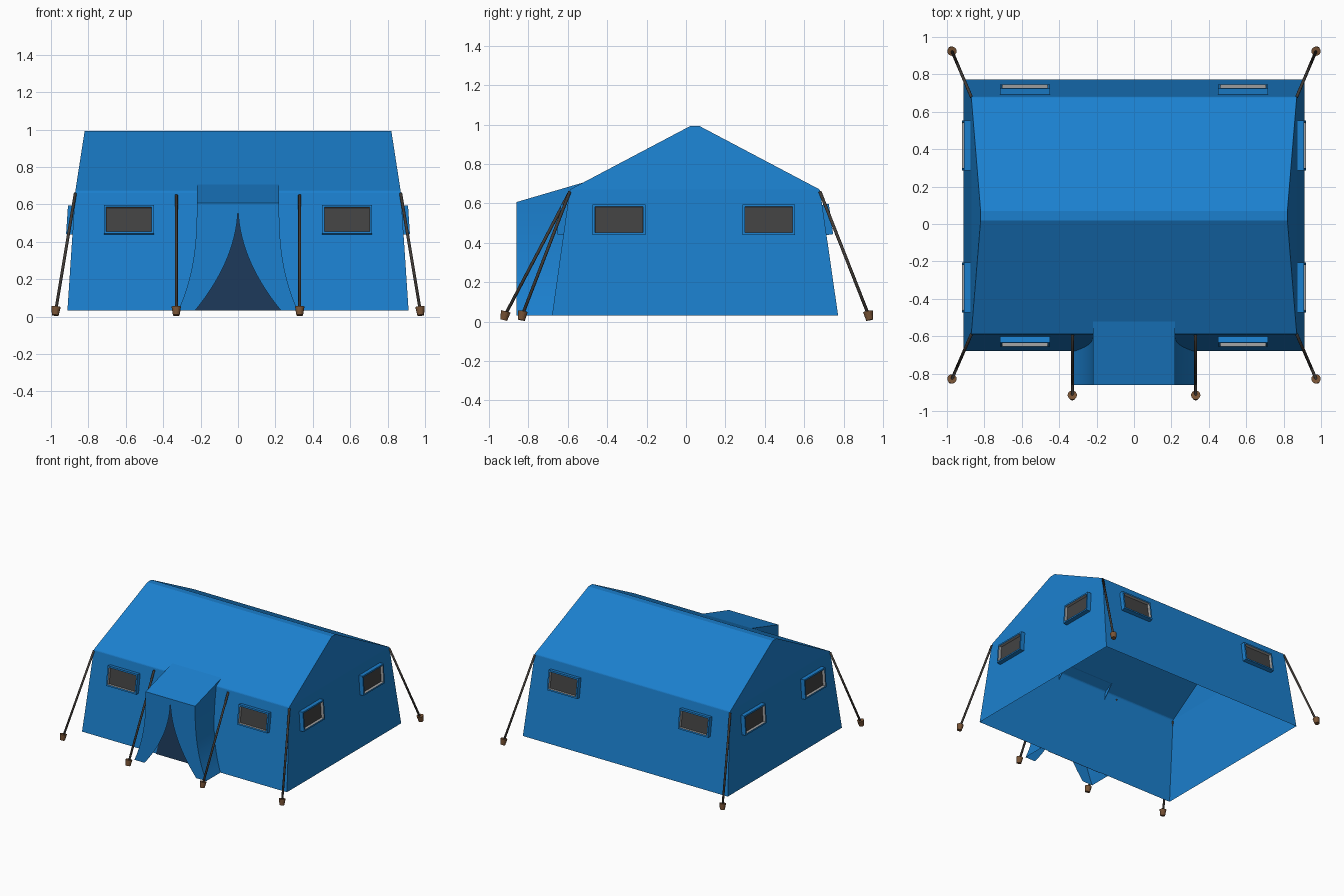
import bpy, bmesh
from math import atan, radians
from mathutils import Matrix, Vector

cube = bpy.data.objects.get("Cube")
if cube:
    bpy.data.objects.remove(cube, do_unlink=True)


def material(name, rgb):
    m = bpy.data.materials.new(name)
    m.use_nodes = True
    m.diffuse_color = (*rgb, 1)
    bsdf = m.node_tree.nodes["Principled BSDF"]
    bsdf.inputs["Base Color"].default_value = (*rgb, 1)
    bsdf.inputs["Roughness"].default_value = 0.8
    return m


BLUE = material("blue canvas", (0.011, 0.215, 0.62))
NAVY = material("dark navy doorway", (0.011, 0.038, 0.095))
GREY = material("grey window lining", (0.36, 0.36, 0.36))
MESH = material("dark window mesh", (0.055, 0.055, 0.055))
ROPE = material("dark rope", (0.05, 0.042, 0.036))
WOOD = material("brown peg", (0.19, 0.088, 0.036))


def add_object(name, bm, mats, smooth=False, mirror=False):
    bmesh.ops.recalc_face_normals(bm, faces=bm.faces[:])
    for f in bm.faces:
        f.smooth = smooth
    me = bpy.data.meshes.new(name)
    bm.to_mesh(me)
    bm.free()
    for m in mats:
        me.materials.append(m)
    ob = bpy.data.objects.new(name, me)
    bpy.context.collection.objects.link(ob)
    if mirror:
        ob.modifiers.new("mirror", 'MIRROR')
    return ob


def strip(bm, rows):
    """Skin a list of equally long point rows with quads."""
    grid = [[bm.verts.new(p) for p in row] for row in rows]
    for a, b in zip(grid, grid[1:]):
        for i in range(len(a) - 1):
            bm.faces.new((a[i], a[i + 1], b[i + 1], b[i]))
    return grid


# Main levels of the tent
BASE, EAVE, RIDGE = 0.032, 0.67, 0.992
BASE_X, EAVE_X, RIDGE_X = 0.912, 0.87, 0.82
FRONT_BASE, FRONT_EAVE = -0.68, -0.59
BACK_BASE, BACK_EAVE = 0.772, 0.68


def wall(bottom, top, z):
    return bottom + (top - bottom) * (z - BASE) / (EAVE - BASE)


# Tent shell: profile from front base over the ridge to back base, soft eaves
profile = [(BASE_X, FRONT_BASE, BASE), (EAVE_X, FRONT_EAVE, EAVE),
           (RIDGE_X, 0.02, RIDGE), (RIDGE_X, 0.07, RIDGE),
           (EAVE_X, BACK_EAVE, EAVE), (BASE_X, BACK_BASE, BASE)]
bm = bmesh.new()
grid = strip(bm, [[(-x, y, z), (x, y, z)] for x, y, z in profile])
for side in (0, 1):
    v = [row[side] for row in grid]
    bm.faces.new((v[0], v[1], v[4], v[5]))
    bm.faces.new(v[1:5])
eaves = [bm.edges.get(grid[i]) for i in (1, 4)]
bmesh.ops.bevel(bm, geom=eaves, offset=0.008, segments=3, profile=0.5, affect='EDGES')
add_object("tent_shell", bm, [BLUE])


# Windows: blue frame, grey lining, recessed mesh, open towards the wall
def window(name, location, yaw, lean):
    bm = bmesh.new()
    bmesh.ops.create_cube(bm, size=1, matrix=Matrix.Translation((0, -0.017, 0))
                          @ Matrix.Diagonal((0.267, 0.034, 0.155, 1)))
    bm.normal_update()
    bm.faces.remove(max(bm.faces, key=lambda f: f.normal.y))
    pane = min(bm.faces, key=lambda f: f.normal.y)
    bmesh.ops.inset_region(bm, faces=[pane], thickness=0.017)
    lining = bmesh.ops.inset_region(bm, faces=[pane], thickness=0.002)["faces"]
    for f in lining:
        f.material_index = 1
    pane.material_index = 2
    for v in pane.verts:
        v.co.y += 0.022
    ob = add_object(name, bm, [BLUE, GREY, MESH])
    ob.matrix_world = (Matrix.Translation(location) @ Matrix.Rotation(yaw, 4, 'Z')
                       @ Matrix.Rotation(-lean, 4, 'X'))


WIN_Z = 0.516
end_lean = atan((BASE_X - EAVE_X) / (EAVE - BASE))
long_lean = atan((FRONT_EAVE - FRONT_BASE) / (EAVE - BASE))
for s, side in ((1, "left"), (-1, "right")):
    window(f"front_window_{side}", (0.583 * s, wall(FRONT_BASE, FRONT_EAVE, WIN_Z), WIN_Z),
           0, long_lean)
    window(f"back_window_{side}", (0.583 * s, wall(BACK_BASE, BACK_EAVE, WIN_Z), WIN_Z),
           radians(180), long_lean)
    for y, place in ((-0.34, "front"), (0.42, "back")):
        window(f"{side}_end_window_{place}", (s * wall(BASE_X, EAVE_X, WIN_Z), y, WIN_Z),
               radians(90 * s), end_lean)

# Porch: sloping canopy, flared sides and parted curtains
PORCH_Y, PORCH_TOP, ROOF_Y, ROOF_Z = -0.86, 0.607, -0.515, 0.708
STEPS = 16


def flare(z):
    return 0.22 + 0.1 * max(0, (PORCH_TOP - z) / (PORCH_TOP - BASE)) ** 2.6


bm = bmesh.new()
strip(bm, [[(-0.22, PORCH_Y, PORCH_TOP), (0.22, PORCH_Y, PORCH_TOP)],
           [(-0.22, ROOF_Y, ROOF_Z), (0.22, ROOF_Y, ROOF_Z)]])
add_object("porch_canopy", bm, [BLUE])

side_rows = [[(0.22, PORCH_Y, PORCH_TOP), (0.22, ROOF_Y, ROOF_Z)]]
curtain_rows = []
for i in range(STEPS + 1):
    z = PORCH_TOP + (BASE - PORCH_TOP) * i / STEPS
    part = 0.23 * max(0, (0.595 - z) / (0.595 - BASE)) ** 2
    side_rows.append([(flare(z), PORCH_Y, z), (flare(z), wall(FRONT_BASE, FRONT_EAVE, z), z)])
    curtain_rows.append([(part, PORCH_Y, z), (flare(z), PORCH_Y, z)])
for name, rows in (("porch_side", side_rows), ("porch_curtain", curtain_rows)):
    bm = bmesh.new()
    strip(bm, rows)
    bmesh.ops.remove_doubles(bm, verts=bm.verts[:], dist=0.0001)
    add_object(name, bm, [BLUE], smooth=True, mirror=True)

# Dark doorway plate lying just in front of the wall
bm = bmesh.new()
strip(bm, [[(x * half, wall(FRONT_BASE, FRONT_EAVE, z) - 0.006, z) for x in (-1, 1)]
           for z, half in ((BASE, 0.25), (0.6, 0.15))])
add_object("doorway", bm, [NAVY])


# Guy ropes and tapered pegs
def rod(name, start, end, r1, r2, sides, mat, smooth):
    axis = end - start
    bm = bmesh.new()
    turn = axis.to_track_quat('Z', 'Y').to_matrix().to_4x4()
    bmesh.ops.create_cone(bm, cap_ends=True, segments=sides, radius1=r1, radius2=r2,
                          depth=axis.length,
                          matrix=Matrix.Translation((start + end) / 2) @ turn)
    add_object(name, bm, [mat], smooth)


anchors = {"front_corner": ((EAVE_X, FRONT_EAVE, 0.66), (0.975, -0.832, 0.03)),
           "back_corner": ((EAVE_X, BACK_EAVE, 0.66), (0.975, 0.928, 0.03)),
           "door": ((0.33, FRONT_EAVE - 0.005, 0.65), (0.33, -0.92, 0.03))}
for place, (top, foot) in anchors.items():
    for s, side in ((1, "left"), (-1, "right")):
        a = Vector((top[0] * s, *top[1:]))
        b = Vector((foot[0] * s, *foot[1:]))
        d = (b - a).normalized().lerp(Vector((0, 0, -1)), 0.5).normalized() * 0.023
        rod(f"{place}_rope_{side}", a, b, 0.008, 0.008, 16, ROPE, True)
        rod(f"{place}_peg_{side}", b - d, b + d, 0.025, 0.018, 16, WOOD, False)
